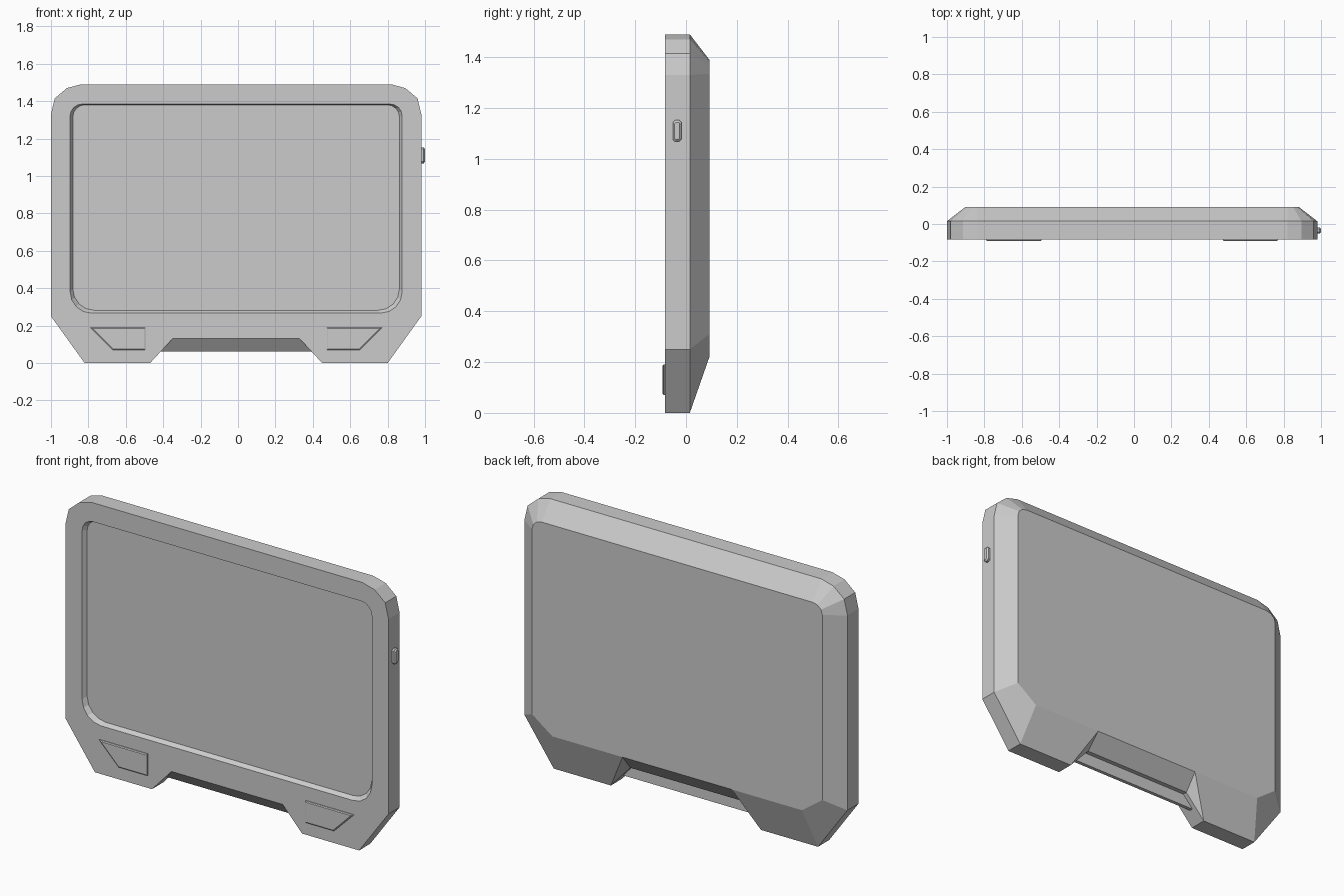
import bpy, bmesh
from math import sin, cos, pi

if "Cube" in bpy.data.objects:
    bpy.data.objects.remove(bpy.data.objects["Cube"])

CX = -0.01                       # body centre; the side button fills the rest
FRONT, MID, BACK = -0.082, 0.015, 0.092


def loft(name, loops):
    """Skin a closed solid through matching loops of 3D points."""
    bm = bmesh.new()
    rings = [[bm.verts.new(p) for p in loop] for loop in loops]
    for a, b in zip(rings, rings[1:]):
        n = len(a)
        for i in range(n):
            j = (i + 1) % n
            bm.faces.new((a[i], a[j], b[j], b[i]))
    bm.faces.new(rings[0])
    bm.faces.new(rings[-1])
    bmesh.ops.remove_doubles(bm, verts=bm.verts, dist=1e-5)
    bmesh.ops.recalc_face_normals(bm, faces=bm.faces)
    me = bpy.data.meshes.new(name)
    bm.to_mesh(me)
    bm.free()
    ob = bpy.data.objects.new(name, me)
    bpy.context.collection.objects.link(ob)
    return ob


def outline(half, y):
    """Mirror a right-hand half outline into a closed loop at depth y."""
    pts = half + [(-x, z) for x, z in reversed(half)]
    return [(CX + x, y, z) for x, z in pts]


def corner(cx, cz, r, start, n=4):
    return [(cx + r * cos(start + pi / 2 * i / n),
             cz + r * sin(start + pi / 2 * i / n)) for i in range(n + 1)]


# Body shell: straight sides, then a chamfer to the smaller back face
rim = [(.34, .13), (.46, 0), (.81, 0), (.99, .25),
       (.99, 1.33), (.97, 1.415), (.905, 1.47), (.83, 1.49)]
rear = [(.335, .22), (.335, .22), (.765, .22), (.89, .31),
        (.89, 1.335), (.882, 1.363), (.86, 1.383), (.83, 1.39)]
body = loft("body_shell", [outline(rim, FRONT), outline(rim, MID), outline(rear, BACK)])


# Recessed screen with sloped walls
def screen(grow, top, y):
    half = (corner(.77 + grow, .385 - grow, .115, -pi / 2)
            + corner(.82 + grow, 1.32 + top, .065, 0))
    return outline(half, y)


cutter = loft("screen_cutter", [screen(.015, .005, FRONT - .02),
                                screen(.003, 0, FRONT),
                                screen(-.012, -.004, FRONT + .022)])
cutter.hide_render = True
cutter.hide_viewport = False
mod = body.modifiers.new("screen_recess", 'BOOLEAN')
mod.operation = 'DIFFERENCE'
mod.solver = 'EXACT'
mod.object = cutter
bpy.context.view_layer.objects.active = body
bpy.ops.object.modifier_apply(modifier=mod.name)
bpy.data.objects.remove(cutter)

# Ridge bar across the bottom notch
section = [(FRONT, .13), (-.03, .062), (-.01, .062), (-.01, .135)]
loft("notch_bar", [[(CX + s * (.46 - .12 * z / .13), y, z) for y, z in section]
                   for s in (-1, 1)])

# Raised foot pads with bevelled rims
pad = [(.485, .19), (.485, .07), (.66, .07), (.78, .19)]
pad_in = [(.491, .185), (.491, .075), (.657, .075), (.767, .185)]
for side, s in (("left", -1), ("right", 1)):
    loft("front_pad_" + side,
         [[(CX + s * x, y, z) for x, z in pts]
          for pts, y in ((pad, FRONT + .005), (pad, -.088), (pad_in, -.092))])


# Side button
def pill(x, w, h):
    c = w * .5
    q = [(w, h - c), (w - c, h), (c - w, h), (-w, h - c),
         (-w, c - h), (c - w, -h), (w - c, -h), (w, c - h)]
    return [(x, -.035 + a, 1.11 + b) for a, b in q]


loft("side_button", [pill(.97, .017, .042), pill(.993, .017, .042), pill(1.0, .010, .034)])
